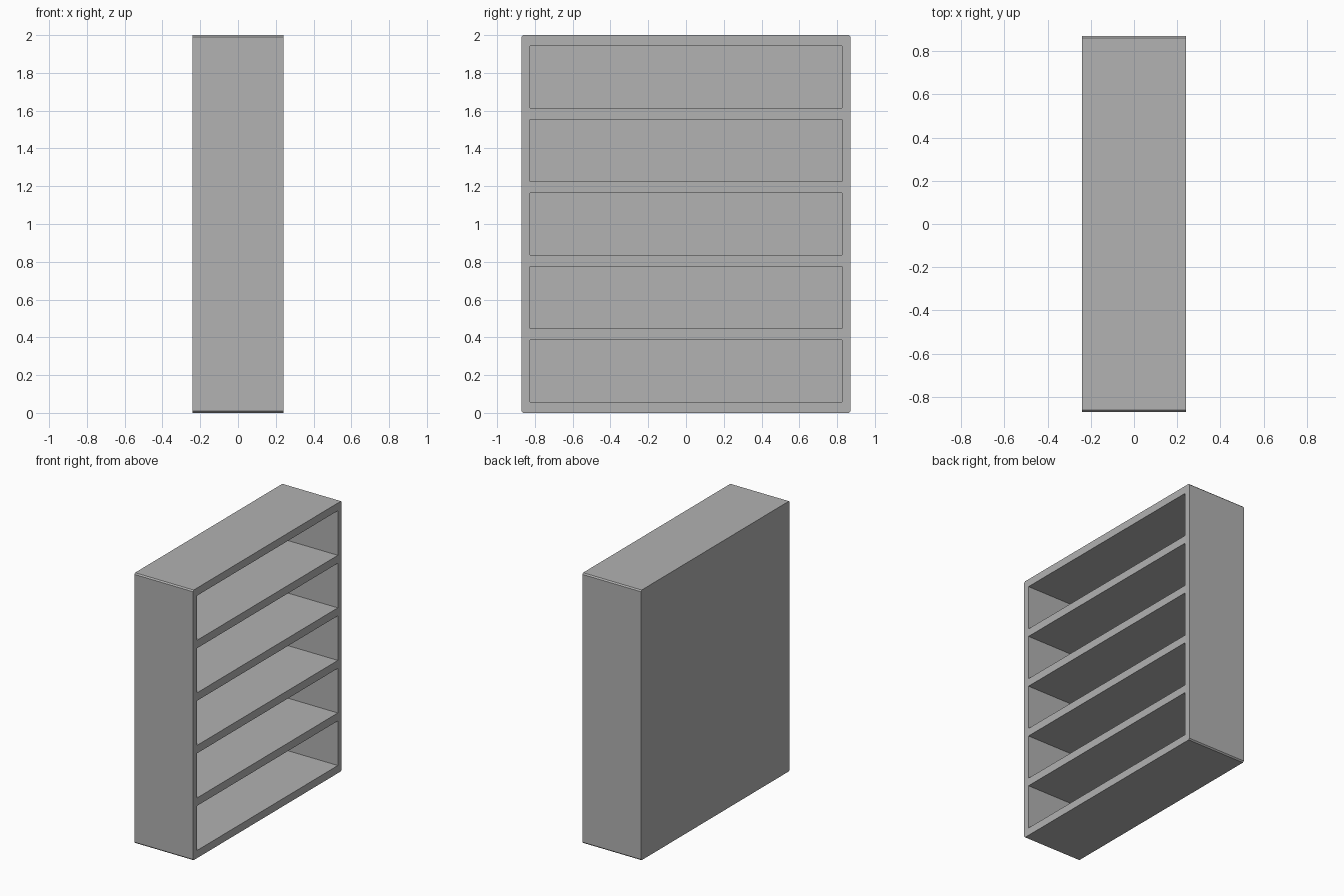
import bpy, bmesh
from mathutils import Matrix, Vector

if "Cube" in bpy.data.objects:
    bpy.data.objects.remove(bpy.data.objects["Cube"])

W, D, H = 0.48, 1.74, 2.0          # overall size in x, y, z
BACK = 0.045                       # back panel thickness
BAYS, BAY_H, BAY_W = 5, 0.33, 1.65  # shelf openings
FIRST, PITCH = 0.057, 0.389        # bottom of first bay, bay spacing
CHAMFER = 0.009

grey = bpy.data.materials.new("plain grey")
grey.diffuse_color = (0.445, 0.445, 0.445, 1)
grey.use_nodes = True
grey.node_tree.nodes["Principled BSDF"].inputs["Base Color"].default_value = grey.diffuse_color


def add_box(bm, lo, hi):
    lo, hi = Vector(lo), Vector(hi)
    m = Matrix.Translation((lo + hi) / 2) @ Matrix.Diagonal((*(hi - lo), 1))
    return bmesh.ops.create_cube(bm, size=1, matrix=m)


def to_object(bm, name):
    mesh = bpy.data.meshes.new(name)
    bm.to_mesh(mesh)
    bm.free()
    mesh.materials.append(grey)
    obj = bpy.data.objects.new(name, mesh)
    bpy.context.collection.objects.link(obj)
    return obj


# Bookcase body, with its four long depth-wise edges chamfered
bm = bmesh.new()
add_box(bm, (-W / 2, -D / 2, 0), (W / 2, D / 2, H))
depth_edges = [e for e in bm.edges
               if abs(e.verts[0].co.x - e.verts[1].co.x) > 0.1]
bmesh.ops.bevel(bm, geom=depth_edges, offset=CHAMFER, segments=1,
                affect='EDGES')
bookcase = to_object(bm, "bookcase")

# Five bays, open on the +x side
bm = bmesh.new()
for i in range(BAYS):
    z = FIRST + i * PITCH
    add_box(bm, (-W / 2 + BACK, -BAY_W / 2, z),
            (W / 2 + 0.1, BAY_W / 2, z + BAY_H))
bays = to_object(bm, "bay_cutter")
bays.hide_render = True
bays.hide_set(True)

cut = bookcase.modifiers.new("bays", 'BOOLEAN')
cut.operation = 'DIFFERENCE'
cut.solver = 'EXACT'
cut.object = bays
